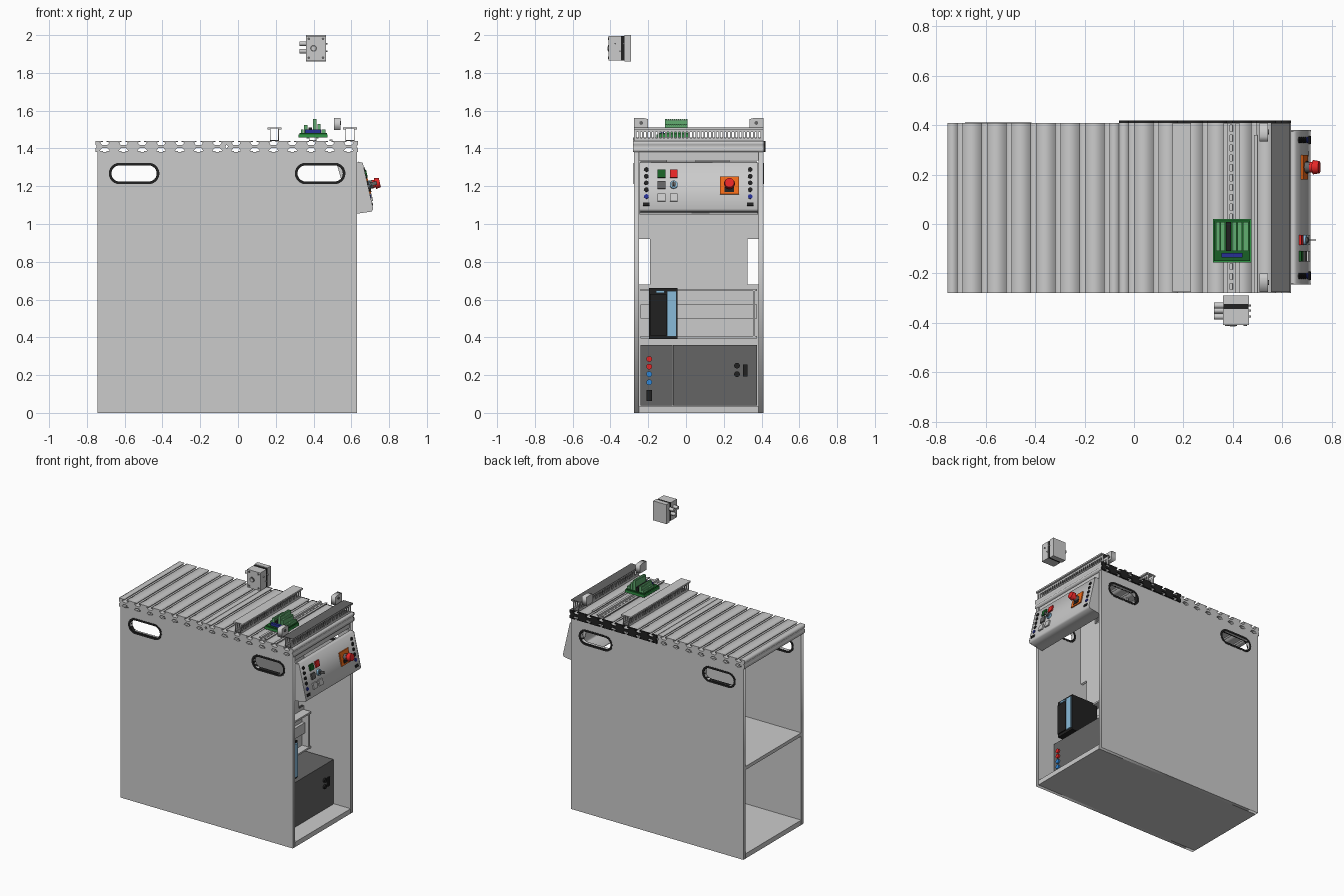
import bpy, bmesh, math
from mathutils import Matrix, Vector

if "Cube" in bpy.data.objects:
    bpy.data.objects.remove(bpy.data.objects["Cube"])

COL = bpy.context.scene.collection


def mat(name, r, g, b):
    m = bpy.data.materials.new(name)
    m.diffuse_color = (r, g, b, 1)
    m.use_nodes = True
    m.node_tree.nodes["Principled BSDF"].inputs["Base Color"].default_value = m.diffuse_color
    return m


BLACK, DARK = mat("black", .015, .015, .015), mat("dark_grey", .13, .13, .13)
RED, GREEN, BLUE = mat("red", .8, .02, .02), mat("green", .03, .3, .06), mat("blue", .03, .25, .7)
ORANGE, PALE, NAVY = mat("orange", .9, .15, .01), mat("pale_grey", .6, .6, .6), mat("navy", .02, .03, .3)
SKY, LEAF, DKGREEN = mat("light_blue", .25, .5, .7), mat("leaf_green", .12, .42, .16), mat("dark_green", .01, .12, .02)


def finish(name, bm, m, smooth=False):
    bmesh.ops.recalc_face_normals(bm, faces=bm.faces[:])
    me = bpy.data.meshes.new(name)
    bm.to_mesh(me)
    bm.free()
    ob = bpy.data.objects.new(name, me)
    COL.objects.link(ob)
    if m:
        me.materials.append(m)
    if smooth:
        bpy.ops.object.select_all(action='DESELECT')
        ob.select_set(True)
        bpy.context.view_layer.objects.active = ob
        bpy.ops.object.shade_smooth_by_angle(angle=math.radians(35))
    return ob


def boxes(name, bounds, m=None):
    """One mesh from a list of (x0, x1, y0, y1, z0, z1) boxes."""
    bm = bmesh.new()
    for x0, x1, y0, y1, z0, z1 in bounds:
        mx = Matrix.Translation(((x0 + x1) / 2, (y0 + y1) / 2, (z0 + z1) / 2)) @ Matrix.Diagonal((x1 - x0, y1 - y0, z1 - z0, 1))
        bmesh.ops.create_cube(bm, size=1, matrix=mx)
    return finish(name, bm, m)


def cyl(name, p, r, depth, d=(1, 0, 0), m=None, r2=None, n=24):
    """Cylinder standing on point p along direction d."""
    d = Vector(d).normalized()
    bm = bmesh.new()
    mx = Matrix.Translation(Vector(p) + d * depth / 2) @ d.to_track_quat('Z', 'Y').to_matrix().to_4x4()
    bmesh.ops.create_cone(bm, cap_ends=True, segments=n, radius1=r, radius2=r if r2 is None else r2, depth=depth, matrix=mx)
    return finish(name, bm, m, True)


AXES = {'X': ((0, 1, 0), (0, 0, 1), (1, 0, 0)), 'Y': ((1, 0, 0), (0, 0, 1), (0, -1, 0)), 'Z': ((1, 0, 0), (0, 1, 0), (0, 0, 1))}


def prism(name, loops, axis, a, b, m=None, smooth=False):
    """Outline with holes, extruded from a to b along an axis."""
    cu = bpy.data.curves.new(name + "_outline", 'CURVE')
    cu.dimensions, cu.fill_mode, cu.extrude = '2D', 'BOTH', (b - a) / 2
    for loop in loops:
        s = cu.splines.new('POLY')
        s.points.add(len(loop) - 1)
        for pt, (u, v) in zip(s.points, loop):
            pt.co = (u, v, 0, 1)
        s.use_cyclic_u = True
    tmp = bpy.data.objects.new("outline_helper", cu)
    COL.objects.link(tmp)
    me = bpy.data.meshes.new_from_object(tmp.evaluated_get(bpy.context.evaluated_depsgraph_get()))
    bpy.data.objects.remove(tmp)
    bm = bmesh.new()
    bm.from_mesh(me)
    bmesh.ops.remove_doubles(bm, verts=bm.verts[:], dist=1e-5)
    mx = Matrix(AXES[axis]).transposed().to_4x4()
    mx.translation = Vector((axis == 'X', axis == 'Y', axis == 'Z')) * (a + b) / 2
    bm.transform(mx)
    return finish(name, bm, m, smooth)


def rect(u0, u1, v0, v1):
    return [(u0, v0), (u1, v0), (u1, v1), (u0, v1)]


def stadium(u0, u1, v0, v1, n=12):
    r, v = (v1 - v0) / 2, (v0 + v1) / 2
    pts = []
    for c, start in ((u1 - r, -90), (u0 + r, 90)):
        for i in range(n + 1):
            t = math.radians(start + 180 * i / n)
            pts.append((c + r * math.cos(t), v + r * math.sin(t)))
    return pts


# Cabinet: sides with grip slots, floor, shelf, inner partition
GRIPS = [(-.67, -.43), (.315, .555)]
for side, y0, y1 in (("front", -.275, -.25), ("back", .385, .41)):
    prism(side + "_side_panel", [rect(-.745, .63, 0, 1.38)] + [stadium(a, b, 1.225, 1.31) for a, b in GRIPS], 'Y', y0, y1)
    for i, (a, b) in enumerate(GRIPS):
        prism(f"{side}_grip_rim_{i}", [stadium(a - .014, b + .014, 1.211, 1.324), stadium(a, b, 1.225, 1.31)],
              'Y', y0 - .002, y1 + .002, BLACK, True)
boxes("cabinet_floor", [(-.745, .63, -.25, .385, 0, .035)])
boxes("shelf", [(-.745, .24, -.25, .385, .64, .665)])
prism("inner_partition", [[(-.25, .035), (.385, .035), (.385, .68), (.325, .68), (.325, .92), (.385, .92), (.385, 1.32),
                           (.23, 1.32), (.23, 1.38), (.05, 1.38), (.05, 1.32), (-.1, 1.32), (-.1, 1.38), (-.25, 1.38),
                           (-.25, .92), (-.19, .92), (-.19, .68), (-.25, .68)]], 'X', .24, .258)
boxes("top_cross_bar", [(.59, .62, -.25, .385, 1.337, 1.38)])


# Slotted table top made of two profile plates
PITCH, T, B = 1.39 / 14, 1.44, 1.38


def profile(x0, n):
    slot = [(-.01, 0), (-.01, .006), (-.026, .008), (-.014, .022), (.014, .022), (.026, .008), (.01, .006), (.01, 0)]
    cs = [x0 + PITCH * (i + .5) for i in range(n)]
    x1 = x0 + PITCH * n
    top = [(c + u, T - v) for c in cs for u, v in slot]
    low = [(c - u, B + v) for c in reversed(cs) for u, v in slot]
    return [(x0, B), (x0, 1.4), (x0 + .008, 1.41), (x0, 1.42), (x0, T)] + top + \
           [(x1, T), (x1, 1.42), (x1 - .008, 1.41), (x1, 1.4), (x1, B)] + low


prism("table_plate_left", [profile(-.755, 7)], 'Y', -.28, .41)
prism("table_plate_right", [profile(-.06, 7)], 'Y', -.28, .41)
prism("table_end_cap", [profile(-.06, 7)], 'Y', .41, .42, BLACK)

# Cable ducts with slotted walls
for name, x0 in (("left_duct", .155), ("right_duct", .555)):
    holes = [rect(y, y + .01, 1.455, 1.488) for y in [-.262 + .0202 * i for i in range(33)]]
    for k, x in enumerate((x0 + .014, x0 + .058)):
        prism(f"{name}_wall_{k}", [rect(-.275, .41, 1.44, 1.502)] + holes, 'X', x, x + .004)
    boxes(name + "_base", [(x0 + .014, x0 + .062, -.275, .41, 1.44, 1.444)], DARK)
    boxes(name + "_lips", [(x0, x0 + .018, -.275, .41, 1.5, 1.508), (x0 + .058, x0 + .076, -.275, .41, 1.5, 1.508)])
boxes("left_duct_lid", [(.155, .231, -.275, .41, 1.506, 1.511)])
boxes("right_duct_lid", [(.555, .631, -.275, .41, 1.506, 1.511)], DARK)

# Perforated mounting rail and edge strip
prism("rail_base", [rect(.375, .415, -.28, .41)] + [rect(.389, .401, y, y + .025) for y in [-.265 + .04 * i for i in range(17)]],
      'Z', 1.44, 1.444)
boxes("rail_flanges", [(.375, .379, -.28, .41, 1.44, 1.456), (.411, .415, -.28, .41, 1.44, 1.456),
                       (.363, .379, -.28, .41, 1.453, 1.457), (.411, .427, -.28, .41, 1.453, 1.457)])
boxes("edge_strip", [(.485, .5, -.28, .36, 1.44, 1.447)])
for k, (y0, y1, o) in enumerate(((-.275, -.2, 1), (.335, .41, -1))):
    lo, hi = (y0, y1) if o > 0 else (y1, y0)
    prism(f"end_bracket_{k}", [[(lo, 1.497), (hi, 1.497), (hi, 1.555), (hi - o * .02, 1.56), (lo, 1.56)]], 'X', .508, .542)
    cyl(f"bracket_screw_{k}", (.542, (y0 + y1) / 2, 1.535), .01, .004, m=DARK)

# Terminal module on the rail
boxes("terminal_carrier", [(.32, .475, -.155, .02, 1.457, 1.475)], GREEN)
boxes("terminal_board", [(.325, .47, -.15, .015, 1.475, 1.482)], DKGREEN)
for r, (x0, x1, z) in enumerate(((.333, .348, 1.5), (.35, .368, 1.525), (.396, .416, 1.555), (.42, .438, 1.53), (.442, .464, 1.5))):
    boxes(f"terminal_row_{r}", [(x0, x1, -.11, .008, 1.482, z - .006)] +
          [(x0, x1, y, y + .0085, 1.482, z) for y in [-.11 + .0109 * i for i in range(11)]], LEAF)
boxes("terminal_strip", [(.372, .393, -.11, .008, 1.482, 1.51)], BLACK)
boxes("board_connector", [(.355, .44, -.135, -.117, 1.482, 1.5)], NAVY)

# Floating sensor unit
boxes("sensor_body", [(.36, .465, -.41, -.345, 1.865, 1.995), (.36, .465, -.325, -.29, 1.86, 2.0)])
boxes("sensor_seal", [(.362, .463, -.345, -.325, 1.865, 1.995)], BLACK)
cyl("sensor_dial", (.4, -.406, 1.93), .018, .008, (0, -1, 0), DARK)
cyl("sensor_dial_cap", (.4, -.41, 1.93), .011, .006, (0, -1, 0))
for k, (x, z) in enumerate([(x, z) for x in (.375, .45) for z in (1.88, 1.98)]):
    cyl(f"sensor_screw_{k}", (x, -.406, z), .007, .007, (0, -1, 0), DARK, n=12)
for k, (y, z) in enumerate(((-.33, 1.955), (-.35, 1.915), (-.375, 1.955))):
    cyl(f"sensor_port_{k}", (.325, y, z), .012, .04)
    cyl(f"sensor_stud_{k}", (.46, y, z), .004, .014, n=12)

# Sloped control panel housing
prism("control_panel", [[(.635, 1.33), (.659, 1.325), (.715, 1.08), (.708, 1.067), (.6, 1.05), (.6, 1.056), (.702, 1.073),
                         (.709, 1.082), (.654, 1.319), (.635, 1.323)]], 'Y', -.24, .375)
for k, y in enumerate((-.246, .375)):
    prism(f"control_side_{k}", [[(.525, 1.31), (.535, 1.325), (.66, 1.325), (.716, 1.08), (.708, 1.066), (.6, 1.05)]], 'Y', y, y + .006)
N = Vector((1, 0, .225)).normalized()


def on_panel(y, z, lift=0):
    return Vector((.659 + (1.325 - z) * .2286, y, z)) + N * lift


def pad(name, y, z, w, h, t, m, lift=0):
    bm = bmesh.new()
    mx = Matrix.Translation(on_panel(y, z, lift + t / 2)) @ Matrix.Rotation(-math.atan(.225), 4, 'Y') @ Matrix.Diagonal((t, w, h, 1))
    bmesh.ops.create_cube(bm, size=1, matrix=mx)
    return finish(name, bm, m)


BUTTONS = [(-.13, 1.265, DKGREEN), (-.065, 1.265, RED), (-.13, 1.205, DARK), (-.13, 1.14, PALE), (-.065, 1.14, PALE)]
for k, (y, z, m) in enumerate(BUTTONS):
    pad(f"push_button_{k}", y, z, .042, .042, .01, m)
cyl("key_switch", on_panel(-.065, 1.207), .021, .014, N, SKY)
cyl("key_switch_core", on_panel(-.065, 1.207, .014), .013, .006, N, DARK)
pad("key", -.065, 1.207, .004, .02, .03, DARK, .02)
for c, y in (("left", -.21), ("right", .34)):
    for k, (z, m) in enumerate(((1.288, BLACK), (1.253, BLACK), (1.217, BLACK), (1.182, BLACK), (1.145, NAVY))):
        cyl(f"{c}_jack_{k}", on_panel(y, z), .012, .005, N, m)
    pad(c + "_data_socket", y, 1.105, .034, .018, .005, BLACK)
pad("emergency_plate", .23, 1.203, .1, .095, .008, ORANGE)
pad("emergency_label", .23, 1.18, .05, .025, .004, BLACK, .008)
cyl("emergency_collar", on_panel(.23, 1.205, .008), .022, .02, N, DARK)
cyl("emergency_knob", on_panel(.23, 1.205, .022), .021, .022, N, RED)
cyl("emergency_cap", on_panel(.23, 1.205, .04), .029, .026, N, RED, .025)

# Power box in the lower bay
boxes("power_box", [(.26, .5, -.24, -.071, .038, .36), (.26, .5, -.069, .375, .038, .36)], DARK)
for k, (y, z, m) in enumerate(((-.195, .285, RED), (-.195, .245, RED), (-.195, .205, BLUE), (-.195, .162, BLUE),
                               (.27, .25, BLACK), (.27, .205, BLACK))):
    cyl(f"power_socket_{k}", (.5, y, z), .015, .012, m=m)
boxes("power_switch", [(.5, .508, -.21, -.18, .062, .12)], BLACK)
boxes("power_connector", [(.5, .508, .303, .325, .193, .257)], BLACK)

# Controller and its mounting frame
boxes("controller_frame", [(.258, .264, -.24, .375, .395, .655), (.258, .32, -.24, .375, .645, .657), (.258, .32, -.24, .375, .395, .407),
                           (.264, .285, -.24, .375, .5, .575), (.264, .315, .355, .365, .407, .645)])
boxes("controller_body", [(.285, .505, -.195, -.045, .39, .66)], BLACK)
boxes("controller_door", [(.505, .515, -.1, -.05, .405, .645)], SKY)
boxes("controller_front", [(.505, .513, -.19, -.104, .41, .63)], BLACK)
boxes("controller_display", [(.505, .516, -.16, -.115, .635, .648)], SKY)
